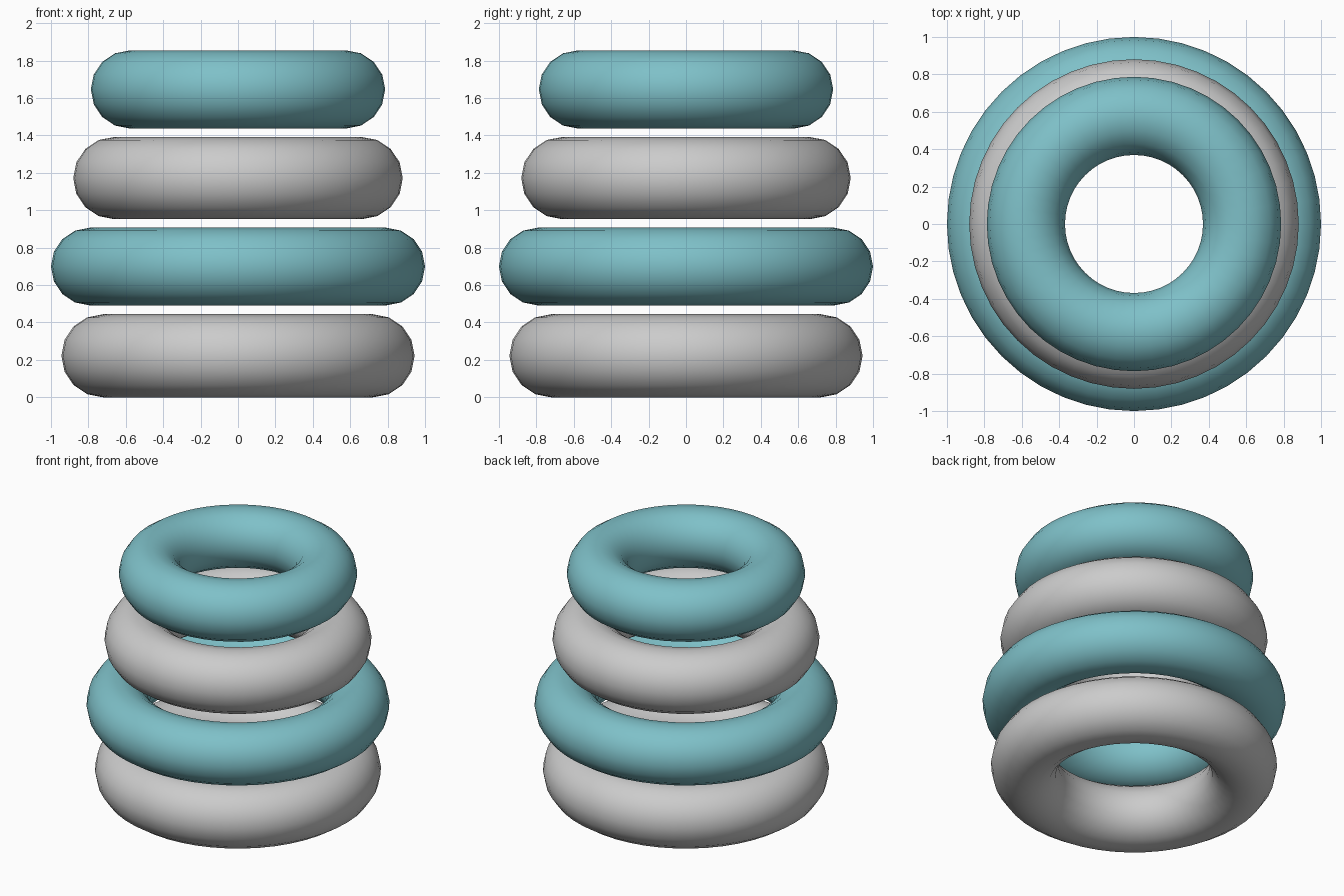
import bpy

if "Cube" in bpy.data.objects:
    bpy.data.objects.remove(bpy.data.objects["Cube"])

teal = bpy.data.materials.new("teal")
teal.diffuse_color = (0.21, 0.53, 0.58, 1)
teal.use_nodes = True
teal.node_tree.nodes["Principled BSDF"].inputs["Base Color"].default_value = teal.diffuse_color

# Stacked rings: name, outer radius, tube radius, centre height, coloured
rings = [
    ("bottom_ring", 0.944, 0.222, 0.222, False),
    ("lower_middle_ring", 1.0, 0.208, 0.699, True),
    ("upper_middle_ring", 0.881, 0.22, 1.172, False),
    ("top_ring", 0.787, 0.209, 1.646, True),
]

for name, outer, tube, height, coloured in rings:
    bpy.ops.mesh.primitive_torus_add(
        major_radius=outer - tube, minor_radius=tube,
        major_segments=48, minor_segments=16, location=(0, 0, height))
    ring = bpy.context.object
    ring.name = name
    bpy.ops.object.shade_smooth()
    if coloured:
        ring.data.materials.append(teal)
